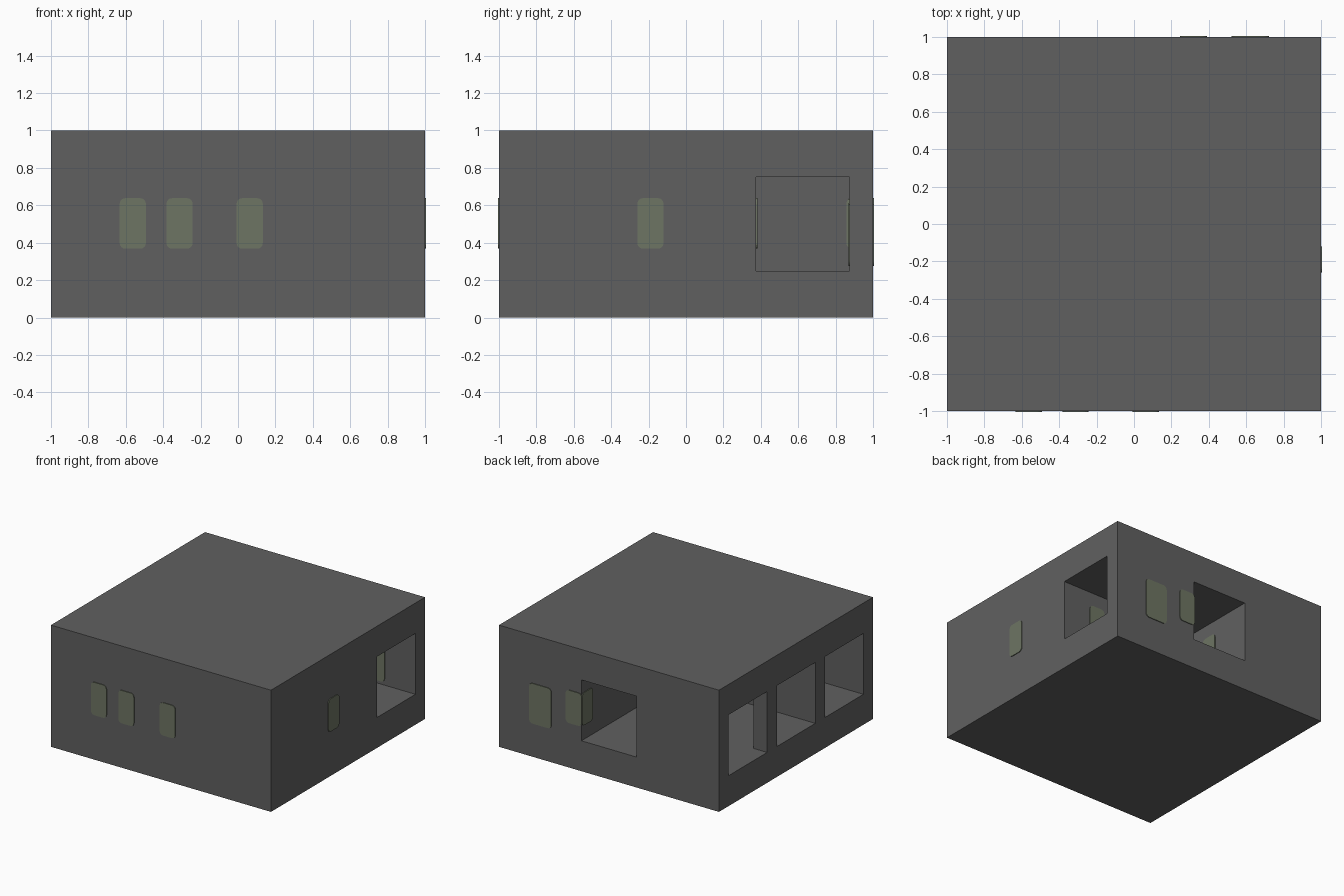
import bpy
import bmesh

cube = bpy.data.objects.get("Cube")
if cube:
    bpy.data.objects.remove(cube, do_unlink=True)


def make_material(name, rgb):
    mat = bpy.data.materials.new(name)
    mat.use_nodes = True
    mat.diffuse_color = (*rgb, 1)
    bsdf = mat.node_tree.nodes["Principled BSDF"]
    bsdf.inputs["Base Color"].default_value = (*rgb, 1)
    bsdf.inputs["Roughness"].default_value = 0.8
    return mat


GREY = make_material("concrete grey", (0.118, 0.118, 0.118))
GREEN = make_material("pale olive", (0.155, 0.178, 0.125))


def make_box(name, low, high, mat):
    """Axis-aligned box between two corners."""
    size = [b - a for a, b in zip(low, high)]
    mid = [(a + b) / 2 for a, b in zip(low, high)]
    bm = bmesh.new()
    bmesh.ops.create_cube(bm, size=1)
    bmesh.ops.scale(bm, vec=size, verts=bm.verts)
    bmesh.ops.translate(bm, vec=mid, verts=bm.verts)
    mesh = bpy.data.meshes.new(name)
    bm.to_mesh(mesh)
    bm.free()
    mesh.materials.append(mat)
    obj = bpy.data.objects.new(name, mesh)
    bpy.context.collection.objects.link(obj)
    return obj


def apply_modifiers(obj):
    bpy.context.view_layer.update()
    graph = bpy.context.evaluated_depsgraph_get()
    mesh = bpy.data.meshes.new_from_object(obj.evaluated_get(graph))
    obj.modifiers.clear()
    obj.data = mesh


# Solid block that holds the rooms
block = make_box("block", (-1, -1, 0), (1, 1, 1), GREY)

# Rooms as plan rectangles: x from, x to, y from, y to
OUT = 1.1
rooms = {
    "west_back_room": (-OUT, -0.375, 0.375, 0.875),
    "west_middle_room": (-OUT, -0.375, -0.25, 0.25),
    "west_passage": (-0.875, -0.375, 0.2, 0.4),
    "west_front_room": (-OUT, -0.375, -0.875, -0.375),
    "back_hall": (-0.25, 0.25, -0.25, OUT),
    "east_back_room": (0.375, OUT, 0.375, 0.875),
}
for name, (x0, x1, y0, y1) in rooms.items():
    cutter = make_box(name, (x0, y0, 0.25), (x1, y1, 0.75), GREY)
    cutter.hide_render = True
    cut = block.modifiers.new(name, "BOOLEAN")
    cut.operation = "DIFFERENCE"
    cut.solver = "EXACT"
    cut.object = cutter
    apply_modifiers(block)
    bpy.data.objects.remove(cutter, do_unlink=True)


# Rounded panes set through the walls, standing just proud of both faces
def make_pane(name, x, y, z=0.503, width=0.14, height=0.27, across="x"):
    thick = 0.137
    w, d = (width, thick) if across == "x" else (thick, width)
    pane = make_box(name, (x - w / 2, y - d / 2, z - height / 2),
                    (x + w / 2, y + d / 2, z + height / 2), GREEN)
    bm = bmesh.new()
    bm.from_mesh(pane.data)
    axis = 1 if across == "x" else 0
    corners = [e for e in bm.edges
               if abs(e.verts[0].co[axis] - e.verts[1].co[axis]) > thick / 2]
    bmesh.ops.bevel(bm, geom=corners, offset=0.03, segments=4,
                    profile=0.5, affect="EDGES")
    bm.to_mesh(pane.data)
    bm.free()


WALL = 0.9375    # middle of the outer walls
INNER = 0.3125   # middle of the inner walls
for i, x in enumerate((-0.5625, -INNER, 0.0625)):
    make_pane(f"front_pane_{i + 1}", x, -WALL)
make_pane("east_pane", WALL, -0.19, across="y")
make_pane("back_pane_large", 0.622, WALL, z=0.44, width=0.2, height=0.33)
make_pane("back_pane_corner", INNER + 0.005, WALL, width=0.145)
make_pane("hall_pane_east", INNER, WALL - 0.01, across="y")
make_pane("hall_pane_west", -INNER, 0.585, across="y")
make_pane("east_room_pane", 0.68, INNER)
